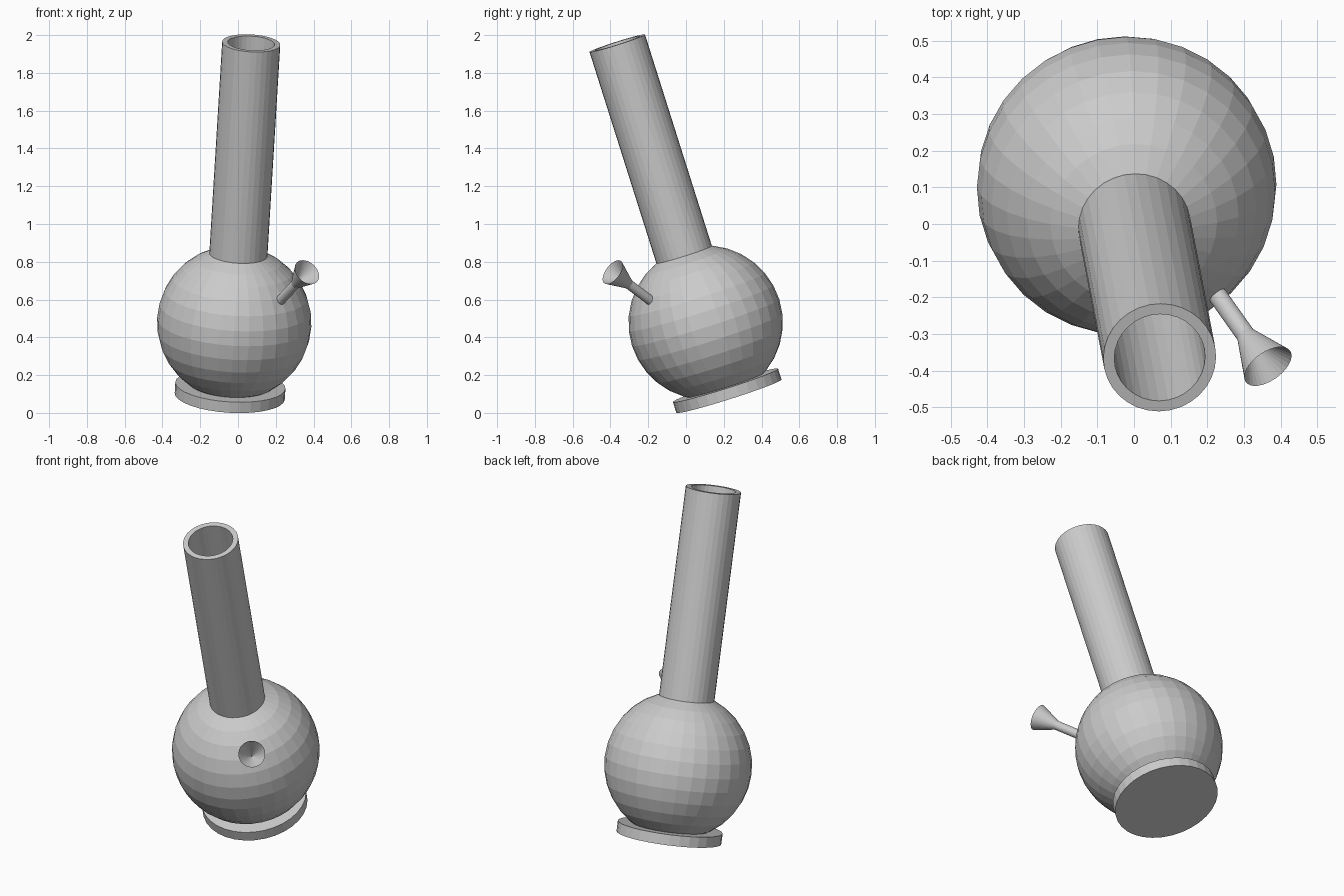
import bpy, bmesh, math
from mathutils import Matrix, Vector

if "Cube" in bpy.data.objects:
    bpy.data.objects.remove(bpy.data.objects["Cube"], do_unlink=True)

# Single grey material
GREY = (0.6, 0.6, 0.6, 1)
mat = bpy.data.materials.new("plain grey")
mat.use_nodes = True
mat.diffuse_color = GREY
mat.node_tree.nodes["Principled BSDF"].inputs["Base Color"].default_value = GREY


def frame(origin, direction):
    """Place local z along the given direction."""
    turn = Vector((0, 0, 1)).rotation_difference(Vector(direction).normalized())
    return Matrix.Translation(origin) @ turn.to_matrix().to_4x4()


def finish(name, bm, matrix):
    bmesh.ops.recalc_face_normals(bm, faces=bm.faces)
    mesh = bpy.data.meshes.new(name)
    bm.to_mesh(mesh)
    bm.free()
    mesh.materials.append(mat)
    obj = bpy.data.objects.new(name, mesh)
    obj.matrix_world = matrix
    bpy.context.collection.objects.link(obj)
    return obj


def lathe(name, profile, matrix, sides=32):
    """Spin a closed (radius, height) profile around local z."""
    bm = bmesh.new()
    verts = [bm.verts.new((r, 0, z)) for r, z in profile]
    edges = [bm.edges.new(pair) for pair in zip(verts, verts[1:])]
    if profile[0][0] > 0:
        edges.append(bm.edges.new((verts[-1], verts[0])))
    bmesh.ops.spin(bm, geom=verts + edges, axis=(0, 0, 1), cent=(0, 0, 0),
                   angle=math.tau, steps=sides)
    bmesh.ops.remove_doubles(bm, verts=bm.verts, dist=0.0001)
    return finish(name, bm, matrix)


# Leaning body axis, shared by the bulb, neck and foot
body = frame((-0.02, 0.104, 0.478), (0.09, -0.468, 1.479))
RADIUS = 0.409
NECK_TOP = 1.554

# Round bulb
bm = bmesh.new()
bmesh.ops.create_uvsphere(bm, u_segments=32, v_segments=16, radius=RADIUS)
finish("bulb", bm, body)

# Hollow neck tube
lathe("neck_tube", [(0.154, 0.3), (0.154, NECK_TOP),
                    (0.124, NECK_TOP), (0.124, 0.3)], body)

# Disc foot
lathe("foot_disc", [(0, -RADIUS), (0.292, -RADIUS),
                    (0.292, -0.349), (0, -0.349)], body)

# Side stem with a flared funnel
side = frame((0.228, -0.195, 0.6), (0.137, -0.193, 0.145))
lathe("side_stem", [(0, -0.03), (0.026, -0.03), (0.026, 0.16), (0, 0.16)], side)
lathe("side_funnel", [(0, 0.15), (0.026, 0.155), (0.074, 0.278), (0, 0.165)], side)
